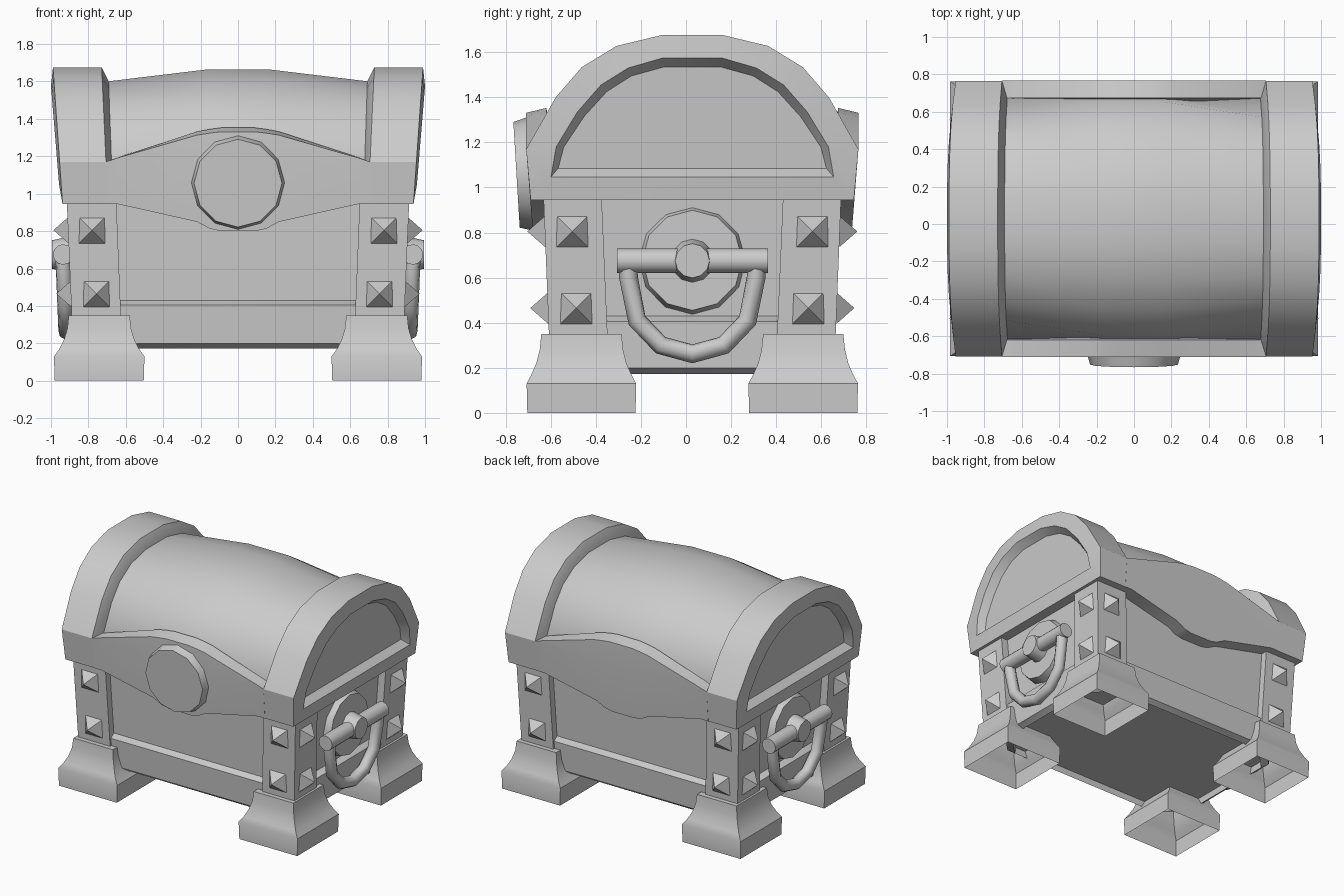
import bpy, bmesh, math
from mathutils import Vector, Matrix

if "Cube" in bpy.data.objects:
    bpy.data.objects.remove(bpy.data.objects["Cube"])

CY = 0.028  # chest centre in y (front emblem sticks out)
stone = bpy.data.materials.new("plain_grey")
stone.use_nodes = True
stone.diffuse_color = (0.6, 0.6, 0.6, 1)
bsdf = stone.node_tree.nodes["Principled BSDF"]
bsdf.inputs["Base Color"].default_value = (0.6, 0.6, 0.6, 1)
bsdf.inputs["Roughness"].default_value = 0.8


def finish(name, bm, angle):
    bmesh.ops.recalc_face_normals(bm, faces=bm.faces)
    me = bpy.data.meshes.new(name)
    bm.to_mesh(me)
    bm.free()
    ob = bpy.data.objects.new(name, me)
    ob.location.y = CY
    me.materials.append(stone)
    bpy.context.collection.objects.link(ob)
    bpy.ops.object.select_all(action="DESELECT")
    ob.select_set(True)
    bpy.context.view_layer.objects.active = ob
    bpy.ops.object.shade_smooth_by_angle(angle=math.radians(angle))


def loft(name, rings, start=True, end=True, closed=True):
    """Skin a list of equally long point rings."""
    bm = bmesh.new()
    vs = [[bm.verts.new(p) for p in r] for r in rings]
    n = len(rings[0])
    for a, b in zip(vs, vs[1:]):
        for i in range(n if closed else n - 1):
            j = (i + 1) % n
            bm.faces.new((a[i], a[j], b[j], b[i]))
    if start:
        bm.faces.new(vs[0][::-1])
    if end:
        bm.faces.new(vs[-1])
    finish(name, bm, 32)


def rect(x0, x1, y0, y1, z):
    return [(x0, y0, z), (x1, y0, z), (x1, y1, z), (x0, y1, z)]


def octagon(x, y, cut, z):
    a, b = x - cut, y - cut
    return [(-a, -y, z), (a, -y, z), (x, -b, z), (x, b, z),
            (a, y, z), (-a, y, z), (-x, b, z), (-x, -b, z)]


def drum(name, pos, axis, r1, r2, depth, segs, turn=0.0):
    """Cone or cylinder whose base sits at pos and points along axis."""
    bm = bmesh.new()
    rot = Vector(axis).to_track_quat("Z", "Y").to_matrix().to_4x4()
    m = (Matrix.Translation(pos) @ rot @ Matrix.Rotation(turn, 4, "Z")
         @ Matrix.Translation((0, 0, depth / 2)))
    bmesh.ops.create_cone(bm, cap_ends=True, segments=segs, radius1=r1,
                          radius2=r2, depth=depth, matrix=m)
    finish(name, bm, 40)


# Body with cut corners behind the posts, projecting plinth, recessed floor
loft("body", [octagon(x, y, 0.18, z) for x, y, z in (
    (0.82, 0.57, 0.22), (0.825, 0.575, 0.173), (0.865, 0.61, 0.2),
    (0.875, 0.625, 0.405), (0.835, 0.588, 0.43), (0.86, 0.61, 0.95))])

# Corner posts, feet and pyramid studs
for sx, side in ((-1, "right"), (1, "left")):
    for sy, end in ((-1, "front"), (1, "back")):
        tag = f"{end}_{side}"
        loft("post_" + tag, [
            rect(sx * a, sx * b, sy * c, sy * d, z) for a, b, c, d, z in (
                (0.625, 0.888, 0.375, 0.635, 0.32),
                (0.65, 0.915, 0.402, 0.66, 0.95))])
        loft("foot_" + tag, [
            rect(sx * 0.742 - hx, sx * 0.742 + hx,
                 sy * 0.492 - hy, sy * 0.492 + hy, z) for hx, hy, z in (
                (0.238, 0.24, 0), (0.242, 0.243, 0.13), (0.213, 0.222, 0.17),
                (0.188, 0.2, 0.22), (0.17, 0.185, 0.28),
                (0.163, 0.178, 0.35))], start=False)
        for row, z, fx, fy, ax, ay in (("upper", 0.805, 0.907, 0.652, 0.78, 0.533),
                                       ("lower", 0.465, 0.892, 0.639, 0.757, 0.515)):
            q = math.pi / 4
            drum(f"{row}_stud_{tag}", (sx * ax, sy * fy, z), (0, sy, 0),
                 0.099, 0, 0.08, 4, q)
            drum(f"{row}_side_stud_{tag}", (sx * fx, sy * ay, z), (sx, 0, 0),
                 0.099, 0, 0.08, 4, q)

# Half profiles (y, z) of the lid, from the lower edge up to the crown
band = [(0.717, 0.945), (0.737, 1.17), (0.606, 1.4),
        (0.49, 1.534), (0.336, 1.628), (0.136, 1.676)]
inner = [(0.645, 0.945), (0.645, 1.17), (0.54, 1.36),
         (0.435, 1.48), (0.3, 1.56), (0.12, 1.6)]
middle = [(0.665, 0.945), (0.665, 1.17), (0.625, 1.36),
          (0.49, 1.51), (0.33, 1.612), (0.13, 1.665)]
rim = [(0.627, 1.047), (0.604, 1.18), (0.51, 1.335),
       (0.405, 1.455), (0.285, 1.53), (0.13, 1.575)]
panel = [(0.595, 1.085), (0.57, 1.18), (0.48, 1.315),
         (0.38, 1.425), (0.27, 1.495), (0.125, 1.535)]


def arch(half, x_of):
    pts = [(y, z) for y, z in half] + [(-y, z) for y, z in reversed(half)]
    return [(x_of(z), y, z) for y, z in pts]


def rim_x(z):
    return 0.948 + 0.052 * (z - 0.945) / 0.63


# Lid end bands with recessed arched panels
for s, side in ((-1, "right"), (1, "left")):
    loft("lid_band_" + side, [
        arch(inner, lambda z: s * (0.676 + 0.035 * max(0, z - 1.17))),
        arch(band, lambda z: s * (0.706 + 0.045 * max(0, z - 1.17))),
        arch(band, lambda z: s * (0.938 + 0.07 * (z - 0.945))),
        arch(rim, lambda z: s * rim_x(z)),
        arch(panel, lambda z: s * (rim_x(z) - 0.055))])

# Bulging lid barrel between the bands
loft("lid_barrel", [arch(p, lambda z: x) for x, p in (
    (-0.7, inner), (-0.16, middle), (0.16, middle), (0.7, inner))],
    start=False, end=False, closed=False)

# Wavy trim boards on front and back: x, lower z, upper z, rise of top bevel
wave = [(0.706, 0.945, 1.17, 0), (0.645, 0.945, 1.19, 0.003),
        (0.22, 0.85, 1.312, 0.019), (0.15, 0.813, 1.323, 0.021),
        (0.09, 0.8, 1.33, 0.022)]
wave = [(-x, a, b, c) for x, a, b, c in wave] + wave[::-1]


def trim_y(z):
    return 0.737 - 0.08 * (1.17 - z)


for s, end in ((-1, "front"), (1, "back")):
    loft("lid_trim_" + end, [[
        (x, s * trim_y(lo), lo), (x, s * 0.737, 1.17),
        (x, s * 0.738, hi + 0.001), (x, s * 0.647, hi + rise + 0.001),
        (x, s * 0.58, lo)] for x, lo, hi, rise in wave])

# Round emblem on the front trim, leaning with its face
drum("front_emblem", (0, -0.7, 1.061), (0, -1, -0.06), 0.257, 0.235, 0.08, 12)

# Side handles: backing disc, hub, bar and hanging loop
for s, side in ((-1, "right"), (1, "left")):
    drum("handle_disc_" + side, (s * 0.82, 0, 0.677), (s, 0, 0), 0.244, 0.222, 0.08, 12)
    drum("handle_hub_" + side, (s * 0.88, 0, 0.675), (s, 0, 0), 0.1, 0.076, 0.115, 12)
    drum("handle_bar_" + side, (s * 0.935, -0.335, 0.675), (0, 1, 0), 0.055, 0.055, 0.67, 12)
    cu = bpy.data.curves.new("handle_loop_" + side, "CURVE")
    cu.dimensions = "3D"
    cu.bevel_depth = 0.042
    cu.bevel_resolution = 2
    half = [(0.285, 0.67), (0.283, 0.6), (0.245, 0.41), (0.14, 0.3)]
    path = half + [(0, 0.262)] + [(-y, z) for y, z in reversed(half)]
    sp = cu.splines.new("POLY")
    sp.points.add(len(path) - 1)
    for p, (y, z) in zip(sp.points, path):
        p.co = (s * (0.935 - 0.04 * (0.67 - z)), y, z, 1)
    cu.materials.append(stone)
    loop = bpy.data.objects.new("handle_loop_" + side, cu)
    loop.location.y = CY
    bpy.context.collection.objects.link(loop)
